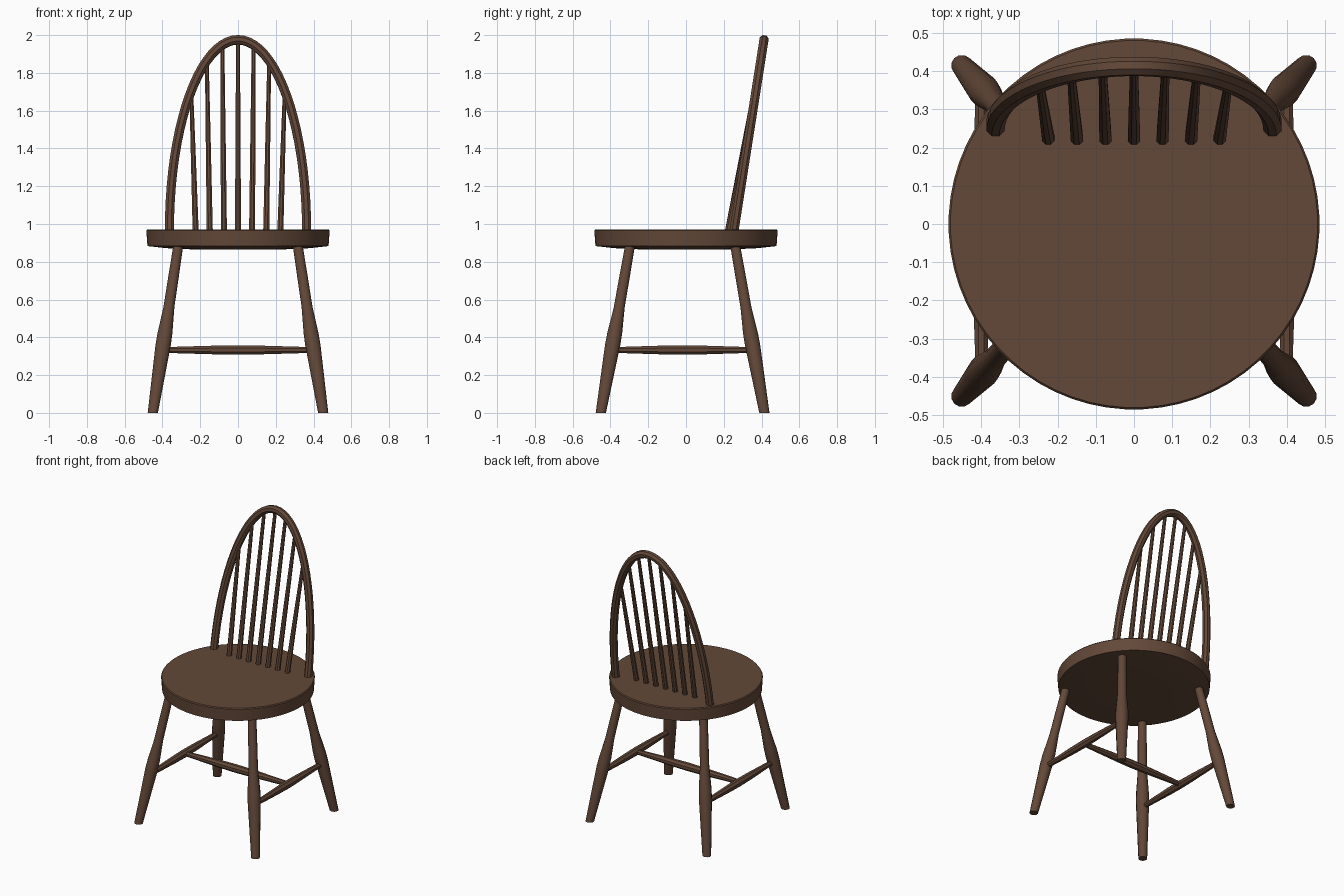
import bpy, bmesh
from math import sin, cos, pi, radians
from mathutils import Vector

if "Cube" in bpy.data.objects:
    bpy.data.objects.remove(bpy.data.objects["Cube"])

wood = bpy.data.materials.new("dark_wood")
wood.diffuse_color = (0.125, 0.065, 0.04, 1)
wood.use_nodes = True
wood.node_tree.nodes["Principled BSDF"].inputs["Base Color"].default_value = wood.diffuse_color


def sweep(name, pts, radii, sides, ref, normal=None, angle=35):
    """Skin round rings along a path; a fixed normal keeps all rings parallel."""
    pts = [Vector(p) for p in pts]
    bm = bmesh.new()
    rings = []
    for i, (p, r) in enumerate(zip(pts, radii)):
        t = Vector(normal) if normal else (pts[min(i + 1, len(pts) - 1)] - pts[max(i - 1, 0)]).normalized()
        u = Vector(ref)
        u = (u - t * u.dot(t)).normalized()
        v = t.cross(u)
        rings.append([bm.verts.new(p + r * (u * cos(a) + v * sin(a)))
                      for a in (2 * pi * (k + 0.5) / sides for k in range(sides))])
    for a, b in zip(rings, rings[1:]):
        for k in range(sides):
            j = (k + 1) % sides
            bm.faces.new((a[k], a[j], b[j], b[k]))
    bm.faces.new(rings[0][::-1])
    bm.faces.new(rings[-1])
    bmesh.ops.recalc_face_normals(bm, faces=bm.faces)
    me = bpy.data.meshes.new(name)
    bm.to_mesh(me)
    bm.free()
    me.materials.append(wood)
    ob = bpy.data.objects.new(name, me)
    bpy.context.collection.objects.link(ob)
    bpy.ops.object.select_all(action='DESELECT')
    ob.select_set(True)
    bpy.context.view_layer.objects.active = ob
    bpy.ops.object.shade_smooth_by_angle(angle=radians(angle))
    return ob


def along(a, b, fractions):
    a, b = Vector(a), Vector(b)
    return [a.lerp(b, f) for f in fractions]


# Seat: round slab with a very shallow domed underside
sweep("seat", [(0, 0, z) for z in (0.866, 0.872, 0.883, 0.966, 0.972)],
      (0.25, 0.38, 0.48, 0.486, 0.481), 64, (1, 0, 0), (0, 0, 1))

# Splayed turned legs
YC = -0.018
leg_z = (0, 0.36, 0.42, 0.56, 0.72, 0.9)
leg_r = (0.028, 0.042, 0.041, 0.030, 0.029, 0.027)
for side, sx in (("left", -1), ("right", 1)):
    for end, sy in (("front", -1), ("back", 1)):
        foot = (sx * 0.451, YC + sy * 0.433, 0)
        top = (sx * 0.314, YC + sy * 0.276, 0.9)
        sweep(f"{end}_{side}_leg", along(foot, top, [z / 0.9 for z in leg_z]),
              leg_r, 12, (1, 0, 0), (0, 0, 1))

# H-shaped stretchers, thicker in the middle
SZ = 0.333
fr = (0, 0.15, 0.35, 0.5, 0.65, 0.85, 1)
sr = (0.016, 0.020, 0.025, 0.027, 0.025, 0.020, 0.016)
for side, sx in (("left", -1), ("right", 1)):
    sweep(f"{side}_stretcher", along((sx * 0.4, YC - 0.37, SZ), (sx * 0.4, YC + 0.37, SZ), fr),
          sr, 8, (0, 0, 1))
sweep("cross_stretcher", along((-0.4, YC, SZ), (0.4, YC, SZ), fr), sr, 8, (0, 0, 1))

# Bent bow: half ellipse leaning back, ends sunk into the seat
Z0, A, B = 0.97, 0.363, 1.005


def back_y(z):
    return 0.255 + 0.157 * (z - Z0)


path = [(A, back_y(0.9), 0.9)]
for i in range(41):
    t = pi * i / 40
    z = Z0 + B * sin(t)
    path.append((A * cos(t), back_y(z), z))
path.append((-A, back_y(0.9), 0.9))
sweep("back_bow", path, [0.026] * len(path), 8, (0, 1, -0.157), angle=30)

# Seven tapered spindles fanning up to the bow
for i in range(-3, 4):
    xt = i * 0.0825
    zt = Z0 + B * (1 - (xt / A) ** 2) ** 0.5
    sweep(f"spindle_{i + 4}", along((i * 0.0745, 0.218, 0.94), (xt, back_y(zt), zt), (0, 0.5, 1)),
          (0.0175, 0.0145, 0.011), 8, (0, 1, 0))
